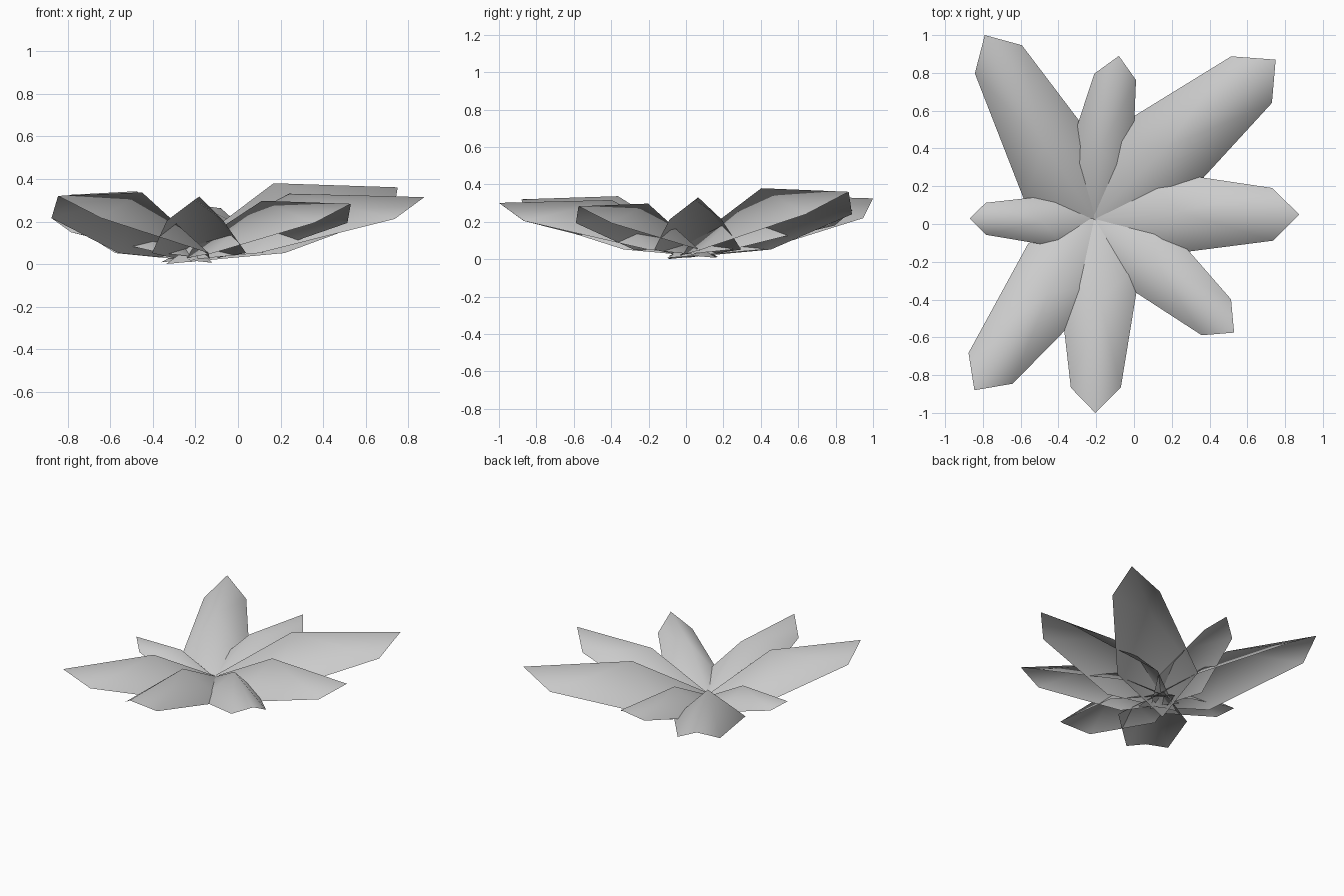
import bpy, bmesh, math
from mathutils import Vector

cube = bpy.data.objects.get("Cube")
if cube:
    bpy.data.objects.remove(cube, do_unlink=True)

# One flat colour for the whole plant
grey = bpy.data.materials.new("light_grey")
grey.use_nodes = True
colour = (0.6, 0.6, 0.6, 1)
grey.diffuse_color = colour
bsdf = next(n for n in grey.node_tree.nodes if n.type == "BSDF_PRINCIPLED")
bsdf.inputs["Base Color"].default_value = colour
bsdf.inputs["Roughness"].default_value = 0.8

CENTRE = Vector((-0.21, 0.03, 0.052))

# Leaf outline for unit length: distance along, sideways, height
BASE = (-0.14, -0.01, -0.04)
PEAK = (0.415, 0.025, 0.257)
TIP = (1.0, 0, 0.242)
# Widest point and shoulder of each edge; the leaf bends slightly to its left
LEFT_EDGE = ((0.23, 0.24, 0.0), (0.87, 0.132, 0.148))
RIGHT_EDGE = ((0.28, -0.19, 0.0), (0.87, -0.125, 0.148))


def make_leaf(name, tip_x, tip_y):
    """Arched leaf with a raised midrib, running from the centre to its tip."""
    reach = Vector((tip_x, tip_y)) - CENTRE.xy
    length = reach.length
    bm = bmesh.new()
    base, peak, tip = [bm.verts.new(p) for p in (BASE, PEAK, TIP)]
    for edge, step in ((LEFT_EDGE, -1), (RIGHT_EDGE, 1)):
        wide, shoulder = [bm.verts.new(p) for p in edge]
        for tri in ((base, wide, peak), (peak, wide, shoulder), (peak, shoulder, tip)):
            bm.faces.new(tri[::step])
    for face in bm.faces:
        face.smooth = True
    mesh = bpy.data.meshes.new(name)
    bm.to_mesh(mesh)
    bm.free()
    mesh.materials.append(grey)
    leaf = bpy.data.objects.new(name, mesh)
    leaf.location = CENTRE
    leaf.rotation_euler.z = math.atan2(reach.y, reach.x)
    leaf.scale = (length, length, length)
    bpy.context.collection.objects.link(leaf)


# Leaves of the rosette, by the position of their tips
tips = {
    "left_leaf": (0.875, 0.05),
    "back_left_leaf": (0.75, 0.87),
    "back_leaf": (-0.08, 0.89),
    "back_right_leaf": (-0.79, 1.0),
    "right_leaf": (-0.87, 0.03),
    "front_right_leaf": (-0.845, -0.88),
    "front_leaf": (-0.205, -1.0),
    "front_left_leaf": (0.53, -0.575),
}
for name, (x, y) in tips.items():
    make_leaf(name, x, y)
